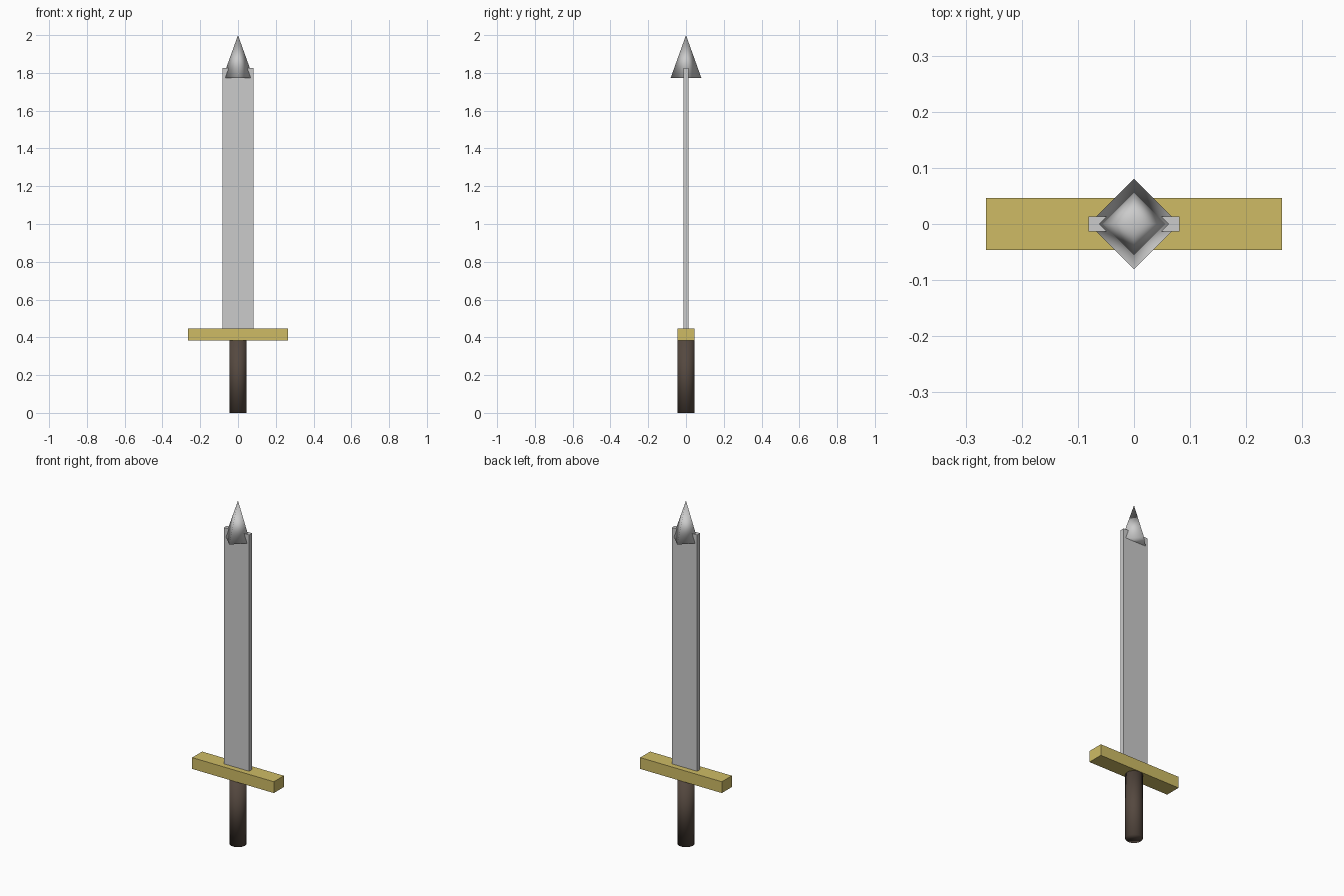
import bpy, math

if "Cube" in bpy.data.objects:
    bpy.data.objects.remove(bpy.data.objects["Cube"])


def material(name, rgb):
    m = bpy.data.materials.new(name)
    m.diffuse_color = (*rgb, 1)
    m.use_nodes = True
    m.node_tree.nodes["Principled BSDF"].inputs["Base Color"].default_value = m.diffuse_color
    return m


def box(name, size, z0, z1):
    bpy.ops.mesh.primitive_cube_add(size=1, location=(0, 0, (z0 + z1) / 2))
    ob = bpy.context.object
    ob.name = name
    ob.scale = (size[0], size[1], z1 - z0)
    bpy.ops.object.transform_apply(location=False, rotation=False, scale=True)
    return ob


def smooth_cone(name, sides, r1, r2, z0, z1):
    bpy.ops.mesh.primitive_cone_add(vertices=sides, radius1=r1, radius2=r2,
                                    depth=z1 - z0, location=(0, 0, (z0 + z1) / 2))
    ob = bpy.context.object
    ob.name = name
    bpy.ops.object.shade_smooth()
    return ob


# Round grip
grip = smooth_cone("grip", 32, 0.046, 0.046, 0.0, 0.385)
grip.data.materials.append(material("dark_brown", (0.09, 0.065, 0.05)))

# Crossguard
guard = box("crossguard", (0.527, 0.092), 0.382, 0.448)
guard.data.materials.append(material("brass", (0.62, 0.50, 0.13)))

# Flat blade, seated on the guard
box("blade", (0.163, 0.027), 0.445, 1.826)

# Four-sided point with corners on the x and y axes
smooth_cone("blade_tip", 4, 0.081, 0.0, 1.774, 2.0)
